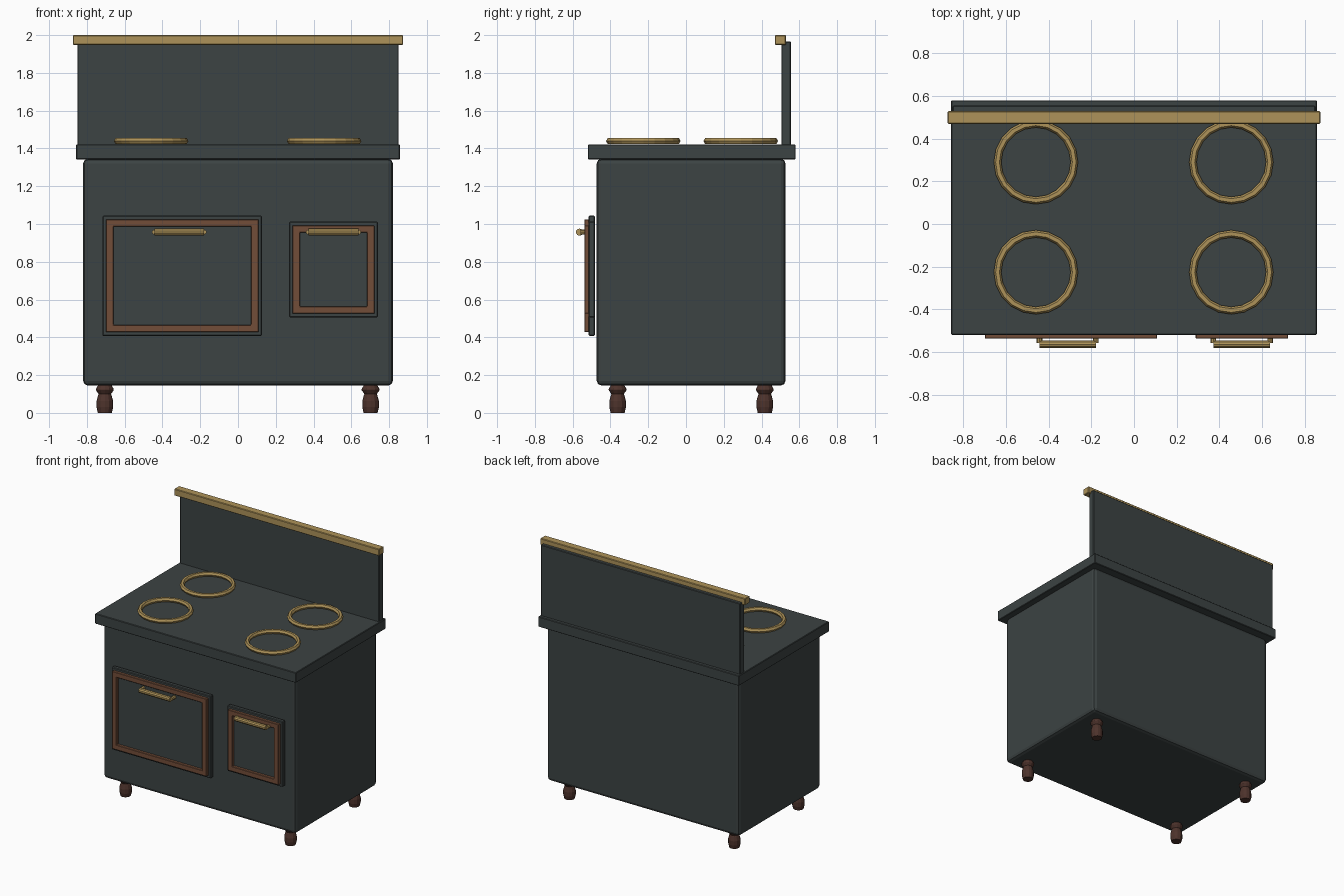
import bpy, bmesh
from math import pi, cos, sin
from mathutils import Matrix

if "Cube" in bpy.data.objects:
    bpy.data.objects.remove(bpy.data.objects["Cube"])


def material(name, rgb):
    m = bpy.data.materials.new(name)
    m.diffuse_color = (*rgb, 1)
    m.use_nodes = True
    m.node_tree.nodes["Principled BSDF"].inputs["Base Color"].default_value = m.diffuse_color
    return m


IRON = material("dark_enamel", (0.045, 0.056, 0.056))
BRASS = material("brass", (0.42, 0.29, 0.10))
COPPER = material("copper", (0.17, 0.075, 0.04))
WOOD = material("dark_wood", (0.075, 0.033, 0.025))


def finish(name, bm, mat):
    bmesh.ops.recalc_face_normals(bm, faces=bm.faces[:])
    me = bpy.data.meshes.new(name)
    bm.to_mesh(me)
    bm.free()
    me.materials.append(mat)
    ob = bpy.data.objects.new(name, me)
    bpy.context.collection.objects.link(ob)
    return ob


def box(name, x, y, z, mat, bevel=0.0, segments=1):
    """Box from (min, max) ranges with an optional bevel."""
    bm = bmesh.new()
    bmesh.ops.create_cube(bm, size=1)
    for v in bm.verts:
        v.co = [(a + b) / 2 + c * (b - a) for (a, b), c in zip((x, y, z), v.co)]
    ob = finish(name, bm, mat)
    if bevel:
        mod = ob.modifiers.new("bevel", 'BEVEL')
        mod.width, mod.segments = bevel, segments
    return ob


def lathe(name, loc, profile, mat, sides=12, rot=Matrix()):
    """Closed turned solid from (radius, height) points."""
    bm = bmesh.new()
    rings = [[bm.verts.new((r * cos(2 * pi * i / sides), r * sin(2 * pi * i / sides), h))
              for i in range(sides)] for r, h in profile]
    for a, b in zip(rings, rings[1:]):
        for i in range(sides):
            j = (i + 1) % sides
            bm.faces.new((a[i], a[j], b[j], b[i]))
    bm.faces.new(rings[0][::-1])
    bm.faces.new(rings[-1])
    ob = finish(name, bm, mat)
    ob.matrix_world = Matrix.Translation(loc) @ rot
    return ob


def frame(name, x, z, y, w, mat):
    """Rectangular picture-frame ring around a door."""
    bm = bmesh.new()
    loops = []
    for d, yy in ((0, y[1]), (0, y[0]), (w, y[0]), (w, y[1])):
        x0, x1, z0, z1 = x[0] + d, x[1] - d, z[0] + d, z[1] - d
        loops.append([bm.verts.new(p) for p in
                      ((x0, yy, z0), (x1, yy, z0), (x1, yy, z1), (x0, yy, z1))])
    for k in range(4):
        a, b = loops[k], loops[(k + 1) % 4]
        for i in range(4):
            j = (i + 1) % 4
            bm.faces.new((a[i], a[j], b[j], b[i]))
    ob = finish(name, bm, mat)
    mod = ob.modifiers.new("bevel", 'BEVEL')
    mod.width, mod.segments = 0.003, 1
    return ob


# Main cabinet, cooktop and splashback
box("cabinet", (-0.82, 0.82), (-0.473, 0.527), (0.145, 1.345), IRON, 0.025, 2)
box("cooktop", (-0.857, 0.857), (-0.52, 0.58), (1.342, 1.421), IRON, 0.004)
box("splashback", (-0.85, 0.85), (0.505, 0.555), (1.415, 1.966), IRON, 0.004)
box("splashback_trim", (-0.874, 0.874), (0.47, 0.529), (1.948, 2.0), BRASS, 0.004)

# Burner rings
for x in (-0.46, 0.456):
    for y in (-0.226, 0.29):
        sides, section = 20, 6
        bm = bmesh.new()
        ring = [[bm.verts.new(((0.18 + 0.0175 * cos(2 * pi * j / section)) * cos(2 * pi * i / sides),
                               (0.18 + 0.0175 * cos(2 * pi * j / section)) * sin(2 * pi * i / sides),
                               0.0175 * sin(2 * pi * j / section)))
                 for j in range(section)] for i in range(sides)]
        for i in range(sides):
            a, b = ring[i], ring[(i + 1) % sides]
            for j in range(section):
                k = (j + 1) % section
                bm.faces.new((a[j], b[j], b[k], a[k]))
        finish("burner_ring", bm, BRASS).location = (x, y, 1.439)

# Oven doors: panel, copper frame and bar handle
ALONG_X = Matrix.Rotation(pi / 2, 4, 'Y')
ALONG_Y = Matrix.Rotation(pi / 2, 4, 'X')
doors = (("large", (-0.718, 0.127), (0.408, 1.044), (-0.443, -0.179)),
         ("small", (0.27, 0.741), (0.506, 1.012), (0.372, 0.638)))
for name, x, z, grip in doors:
    box(name + "_door_panel", x, (-0.516, -0.483), z, IRON, 0.005)
    frame(name + "_door_frame", (x[0] + 0.019, x[1] - 0.019),
          (z[0] + 0.019, z[1] - 0.019), (-0.538, -0.512), 0.039, COPPER)
    lathe(name + "_door_handle", (grip[0], -0.564, 0.957),
          ((0.019, 0), (0.019, grip[1] - grip[0])), BRASS, 10, ALONG_X)
    for gx in grip:
        lathe(name + "_handle_post", (gx, -0.512, 0.957),
              ((0.013, 0), (0.013, 0.046)), BRASS, 8, ALONG_Y)

# Turned feet
FOOT = ((0.037, 0), (0.044, 0.03), (0.044, 0.062), (0.036, 0.092),
        (0.033, 0.1), (0.047, 0.12), (0.047, 0.126), (0.034, 0.15))
for x in (-0.705, 0.702):
    for y in (-0.362, 0.417):
        lathe("foot", (x, y, 0), FOOT, WOOD, 12)
